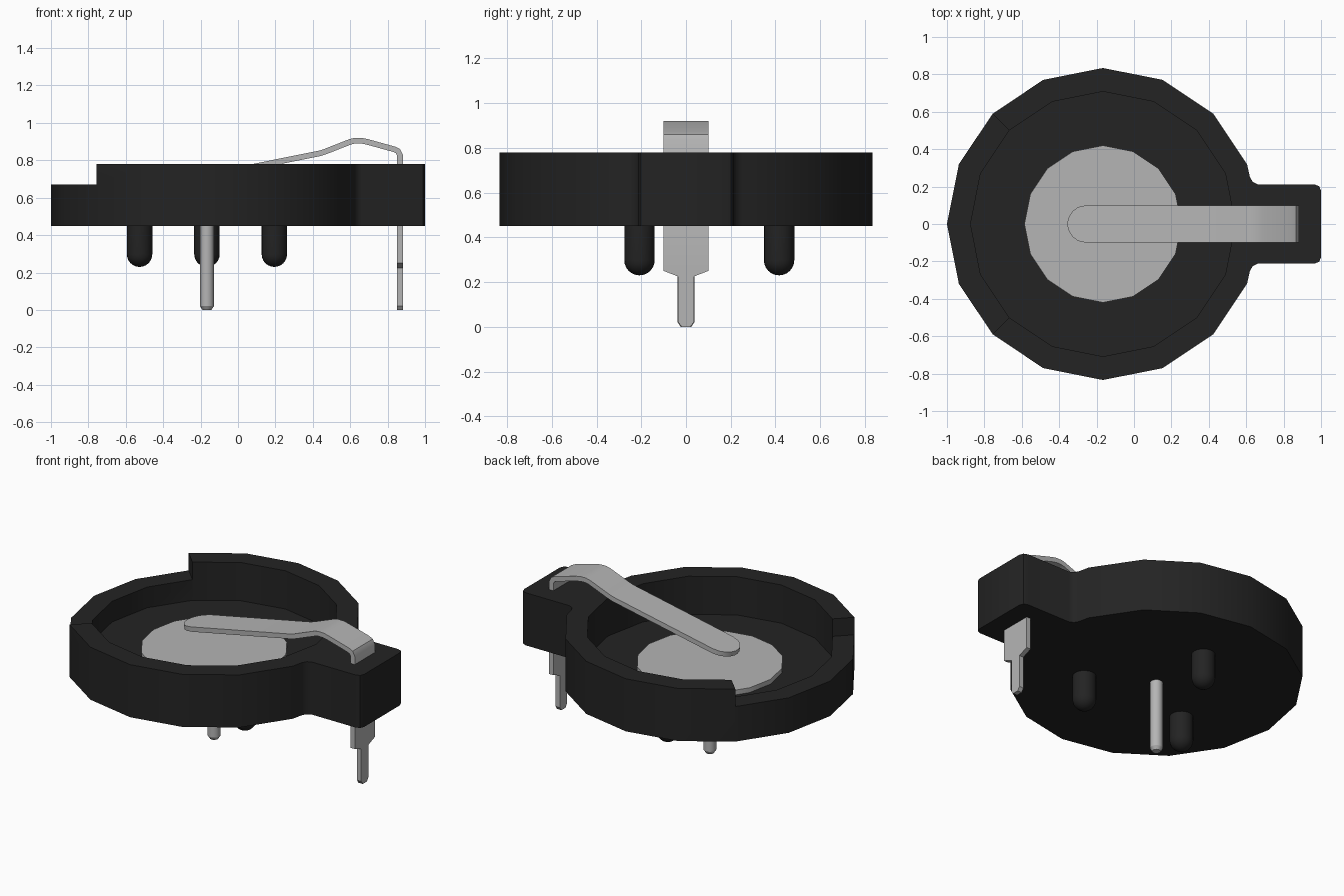
import bpy, bmesh, math

cube = bpy.data.objects.get("Cube")
if cube:
    bpy.data.objects.remove(cube, do_unlink=True)

CX = -0.166          # centre of the round tray
FLOOR = 0.54         # tray floor height
BASE, TOP, LOW = 0.45, 0.78, 0.67


def material(name, value, metal_rough=0.6):
    m = bpy.data.materials.new(name)
    m.use_nodes = True
    col = (value, value, value, 1)
    m.diffuse_color = col
    bsdf = m.node_tree.nodes["Principled BSDF"]
    bsdf.inputs["Base Color"].default_value = col
    bsdf.inputs["Roughness"].default_value = metal_rough
    return m


black = material("black plastic", 0.017)
steel = material("light grey metal", 0.46)


def add_object(name, bm, mat):
    bmesh.ops.recalc_face_normals(bm, faces=bm.faces)
    me = bpy.data.meshes.new(name)
    bm.to_mesh(me)
    bm.free()
    ob = bpy.data.objects.new(name, me)
    bpy.context.collection.objects.link(ob)
    me.materials.append(mat)
    return ob


def activate(ob):
    bpy.ops.object.select_all(action='DESELECT')
    ob.select_set(True)
    bpy.context.view_layer.objects.active = ob


def smooth(ob, angle=32):
    activate(ob)
    bpy.ops.object.shade_smooth_by_angle(angle=math.radians(angle))


def ring_point(r, deg):
    a = math.radians(deg)
    return (CX + r * math.cos(a), r * math.sin(a))


def prism(name, outline, z0, z1, mat):
    bm = bmesh.new()
    face = bm.faces.new([bm.verts.new((x, y, z0)) for x, y in outline])
    top = bmesh.ops.extrude_face_region(bm, geom=[face])["geom"]
    verts = [g for g in top if isinstance(g, bmesh.types.BMVert)]
    bmesh.ops.translate(bm, verts=verts, vec=(0, 0, z1 - z0))
    return add_object(name, bm, mat)


def cut(ob, cutter):
    cutter.hide_render = True
    mod = ob.modifiers.new("cut", 'BOOLEAN')
    mod.operation = 'DIFFERENCE'
    mod.solver = 'EXACT'
    mod.object = cutter
    activate(ob)
    bpy.ops.object.modifier_apply(modifier=mod.name)
    bpy.data.objects.remove(cutter, do_unlink=True)


def lathe(name, profile, x, y, mat, steps=20):
    """Revolve (radius, z) points about a vertical axis at x, y."""
    bm = bmesh.new()
    vs = [bm.verts.new((x + r, y, z)) for r, z in profile]
    es = [bm.edges.new(p) for p in zip(vs, vs[1:])]
    bmesh.ops.spin(bm, geom=vs + es, cent=(x, y, 0), axis=(0, 0, 1),
                   angle=math.tau, steps=steps)
    bmesh.ops.remove_doubles(bm, verts=bm.verts, dist=1e-4)
    ob = add_object(name, bm, mat)
    smooth(ob)
    return ob


# Tray body: sixteen-sided drum with a rounded terminal tab on +x
tab = [(0.62, 0.25), (0.635, 0.225), (0.66, 0.212), (0.965, 0.212),
       (0.99, 0.202), (1.0, 0.177)]
outline = [(x, -y) for x, y in tab[::-1]]
outline = [ring_point(0.834, 22.5 * i) for i in range(1, 16)] \
    + [(x, -y) for x, y in tab] + tab[::-1]
body = prism("tray_body", outline, BASE, TOP, black)

# Round battery recess
recess = prism("recess_cutter", [ring_point(0.708, 22.5 * i) for i in range(16)],
               FLOOR, 1.0, black)
cut(body, recess)

# Lowered rim for finger access on -x
wedge = prism("rim_cutter", [(CX, 0), ring_point(1.5, 135), ring_point(1.5, 225)],
              LOW, 1.0, black)
cut(body, wedge)
smooth(body)

# Lower contact disc and its solder pin
disc = prism("contact_disc", [ring_point(0.42, 22.5 * i) for i in range(16)],
             FLOOR - 0.01, 0.57, steel)
smooth(disc)
lathe("contact_pin", [(0, 0), (0.024, 0), (0.037, 0.02), (0.037, BASE + 0.03)],
      CX, 0, steel, 16)

# Three round-ended locating pegs
R = 0.068
dome = [(R * math.sin(t), 0.23 + R - R * math.cos(t))
        for t in (math.radians(15 * i) for i in range(7))]
for i, deg in enumerate((90, 210, 330)):
    px, py = ring_point(0.416, deg)
    lathe(f"locating_peg_{i + 1}", dome + [(R, BASE + 0.02)], px, py, black)

# Spring arm: bent ribbon with a rounded tip and a stepped solder tail
W = 0.1
stations = []                                  # x, z, half width
for a in (8, 25, 45, 65, 90):
    t = math.radians(a)
    d = W - W * math.cos(t)
    stations.append((-0.353 + d, 0.678 + 0.2 * d, W * math.sin(t)))
stations += [(x, z, W) for x, z in (
    (0.44, 0.838), (0.47, 0.848), (0.60, 0.899), (0.625, 0.905), (0.66, 0.905),
    (0.69, 0.899), (0.835, 0.859), (0.855, 0.849), (0.866, 0.828), (0.866, 0.25))]
stations += [(0.866, 0.225, 0.036), (0.866, 0.022, 0.036), (0.866, 0.0, 0.02)]
bm = bmesh.new()
rows = [(bm.verts.new((x, -w, z)), bm.verts.new((x, w, z))) for x, z, w in stations]
for (a, b), (c, d) in zip(rows, rows[1:]):
    bm.faces.new((a, c, d, b))
spring = add_object("spring_contact", bm, steel)
mod = spring.modifiers.new("thickness", 'SOLIDIFY')
mod.thickness = 0.03
mod.offset = 0
mod.use_even_offset = True
activate(spring)
bpy.ops.object.modifier_apply(modifier=mod.name)
smooth(spring)
